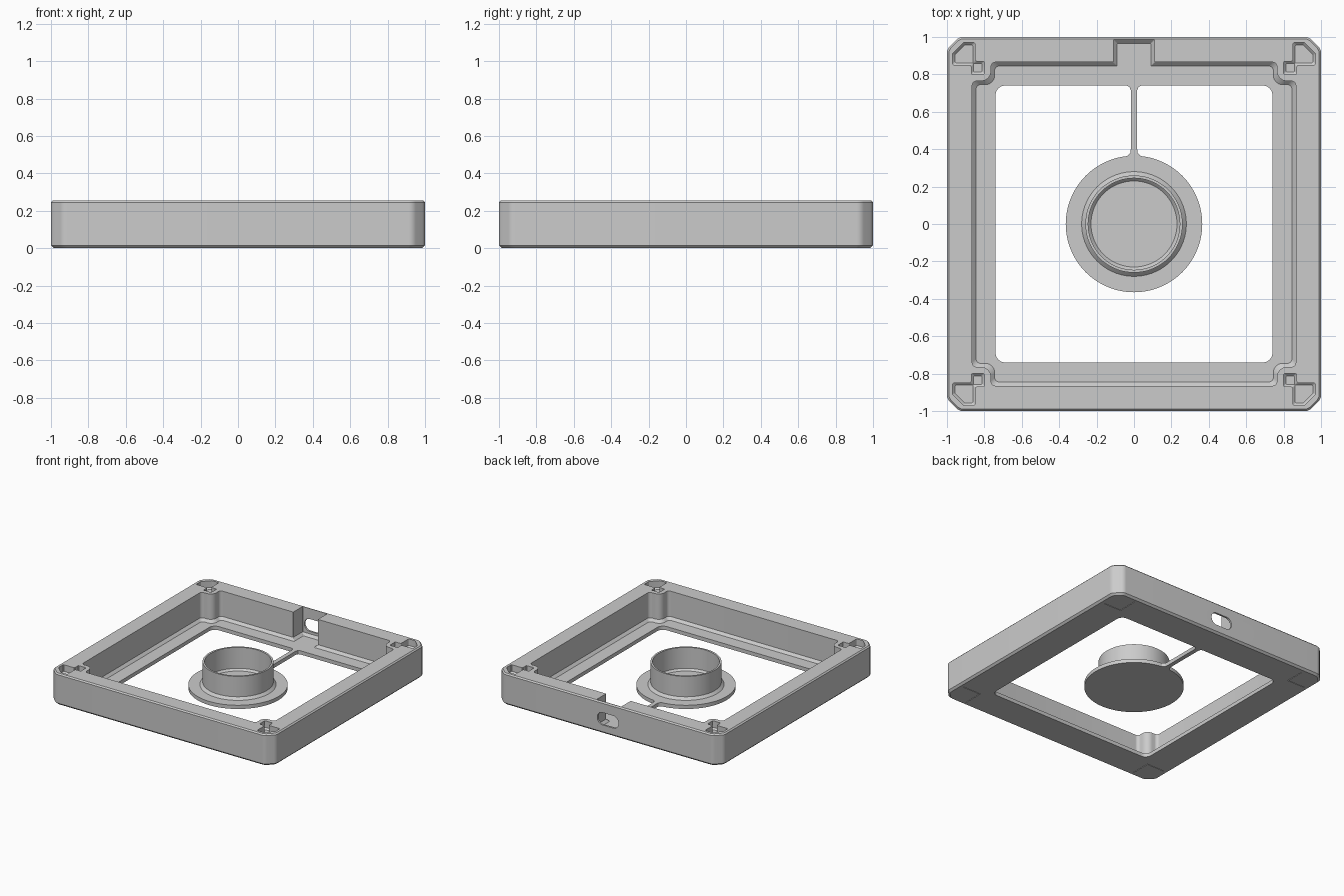
import bpy, bmesh, math
from mathutils import Vector, Matrix

old = bpy.data.objects.get("Cube")
if old:
    bpy.data.objects.remove(old, do_unlink=True)

grey = bpy.data.materials.new("plain grey")
grey.use_nodes = True
COLOUR = (0.6, 0.6, 0.6, 1)
grey.diffuse_color = COLOUR
grey.node_tree.nodes["Principled BSDF"].inputs["Base Color"].default_value = COLOUR

H = 0.255        # frame height
FLOOR = 0.03     # floor thickness


def offset(pts, d):
    """Move the sides of a counter-clockwise outline inward by d."""
    pts = [Vector(p) for p in pts]
    out = []
    for i, p in enumerate(pts):
        a = (p - pts[i - 1]).normalized()
        b = (pts[(i + 1) % len(pts)] - p).normalized()
        n, m = Vector((-a.y, a.x)), Vector((-b.y, b.x))
        out.append(p + (n + m) * d / (1 + n.dot(m)))
    return out


def fillet(pts, radii, seg=6):
    """Round every corner of an outline with a true arc."""
    pts = [Vector(p) for p in pts]
    if not isinstance(radii, list):
        radii = [radii] * len(pts)
    out = []
    for i, (p, r) in enumerate(zip(pts, radii)):
        u = (pts[i - 1] - p).normalized()
        v = (pts[(i + 1) % len(pts)] - p).normalized()
        half = u.angle(v) / 2
        t = r / math.tan(half)
        c = p + (u + v).normalized() * r / math.sin(half)
        s, e = p + u * t - c, p + v * t - c
        for k in range(seg + 1):
            out.append(c + (s.lerp(e, k / seg)).normalized() * r)
    return out


def quarter_turn(p, k):
    for _ in range(k):
        p = (-p[1], p[0])
    return p


def finish(bm, name, matrix=None):
    if matrix:
        bm.transform(matrix)
    bmesh.ops.recalc_face_normals(bm, faces=bm.faces[:])
    me = bpy.data.meshes.new(name)
    bm.to_mesh(me)
    bm.free()
    me.materials.append(grey)
    ob = bpy.data.objects.new(name, me)
    bpy.context.collection.objects.link(ob)
    return ob


def loft(name, sections, matrix=None):
    """Join outlines at given heights and cap both ends."""
    bm = bmesh.new()
    rings = [[bm.verts.new((p[0], p[1], z)) for p in pts] for pts, z in sections]
    for lo, hi in zip(rings, rings[1:]):
        for i in range(len(lo)):
            j = (i + 1) % len(lo)
            bm.faces.new((lo[i], lo[j], hi[j], hi[i]))
    bm.faces.new(rings[0][::-1])
    bm.faces.new(rings[-1])
    return finish(bm, name, matrix)


def lathe(name, profile, steps=72):
    bm = bmesh.new()
    vs = [bm.verts.new((r, 0, z)) for r, z in profile]
    es = [bm.edges.new(pair) for pair in zip(vs, vs[1:])]
    bmesh.ops.spin(bm, geom=vs + es, cent=(0, 0, 0), axis=(0, 0, 1),
                   angle=math.tau, steps=steps)
    bmesh.ops.remove_doubles(bm, verts=bm.verts[:], dist=0.0001)
    return finish(bm, name)


def carve(ob, cutter):
    cutter.hide_render = True
    mod = ob.modifiers.new("cut", "BOOLEAN")
    mod.operation, mod.solver, mod.object = "DIFFERENCE", "EXACT", cutter
    dg = bpy.context.evaluated_depsgraph_get()
    me = bpy.data.meshes.new_from_object(ob.evaluated_get(dg))
    ob.modifiers.clear()
    ob.data = me
    bpy.data.objects.remove(cutter, do_unlink=True)


def rect(x0, y0, x1, y1):
    return [(x0, y0), (x1, y0), (x1, y1), (x0, y1)]


# Outer block with cut corners and softened top and bottom edges
C = 0.935
octagon = [quarter_turn(p, k) for k in range(4) for p in ((1, C), (C, 1))]
frame = loft("frame", [(fillet(offset(octagon, d), 0.05), z) for d, z in
                       ((0.015, 0), (0, 0.015), (0, H - 0.01), (0.01, H))])

# Cavity with corner bosses and the rear connector recess
W, B, N, D = 0.865, 0.765, 0.11, 0.985
cavity, radii = [], []
for k in range(4):
    cavity += [quarter_turn(p, k) for p in ((W, B), (B, B), (B, W))]
    radii += [0.025, 0.05, 0.025]
    if k == 0:
        cavity += [(N, W), (N, D), (-N, D), (-N, W)]
        radii += [0.004] * 4
carve(frame, loft("cavity_cutter", [(fillet(offset(cavity, d), radii), z) for d, z in
                                    ((0.02, FLOOR), (0, FLOOR + 0.02), (0, 0.4))]))

# Floor opening
opening = fillet(rect(-0.74, -0.74, 0.74, 0.74), 0.05)
carve(frame, loft("opening_cutter", [(opening, -0.1), (opening, 0.1)]))

# Rear connector slot
slot = fillet(rect(-0.095, -0.05, 0.095, 0.05), 0.048, 10)
carve(frame, loft("slot_cutter", [(slot, -0.06), (slot, 0.06)],
                  Matrix.Translation((0, 1, 0.12)) @ Matrix.Rotation(math.pi / 2, 4, "X")))

# Keyed corner pockets on top, fine slits underneath
pocket = [(0.80, 0.80), (0.87, 0.80), (0.87, 0.85), (0.97, 0.85), (0.97, 0.91),
          (0.91, 0.97), (0.85, 0.97), (0.85, 0.87), (0.80, 0.87)]
for k in range(4):
    turn = Matrix.Rotation(k * math.pi / 2, 4, "Z")
    carve(frame, loft("pocket_cutter", [(fillet(offset(pocket, d), 0.008, 3), z) for d, z in
                                        ((0.012, 0.19), (0, 0.202), (0, 0.4))], turn))
    slit = [(0.8, 0.8), (0.96, 0.8), (0.96, 0.804), (0.804, 0.804),
            (0.804, 0.96), (0.8, 0.96)]
    carve(frame, loft("slit_cutter", [(slit, -0.1), (slit, 0.02)], turn))

# Centre disc with an upright ring
disc = lathe("ring_disc", [(0, 0), (0.365, 0), (0.365, FLOOR), (0.28, FLOOR),
                           (0.26, FLOOR + 0.02), (0.26, 0.215), (0.245, 0.215),
                           (0.245, FLOOR + 0.015), (0.23, FLOOR), (0, FLOOR)])

# Thin strut with flared ends joining disc and frame
side = [(0.05, 0.355), (0.03, 0.368), (0.02, 0.38), (0.017, 0.4),
        (0.017, 0.715), (0.024, 0.733), (0.042, 0.742)]
outline = side + [(-x, y) for x, y in reversed(side)]
strut = loft("strut", [(outline, 0), (outline, FLOOR)])

# Smooth the curved walls, keep the edges crisp
for ob in bpy.context.selected_objects:
    ob.select_set(False)
for ob in (frame, disc, strut):
    ob.select_set(True)
bpy.context.view_layer.objects.active = frame
bpy.ops.object.shade_smooth_by_angle(angle=math.radians(30))
